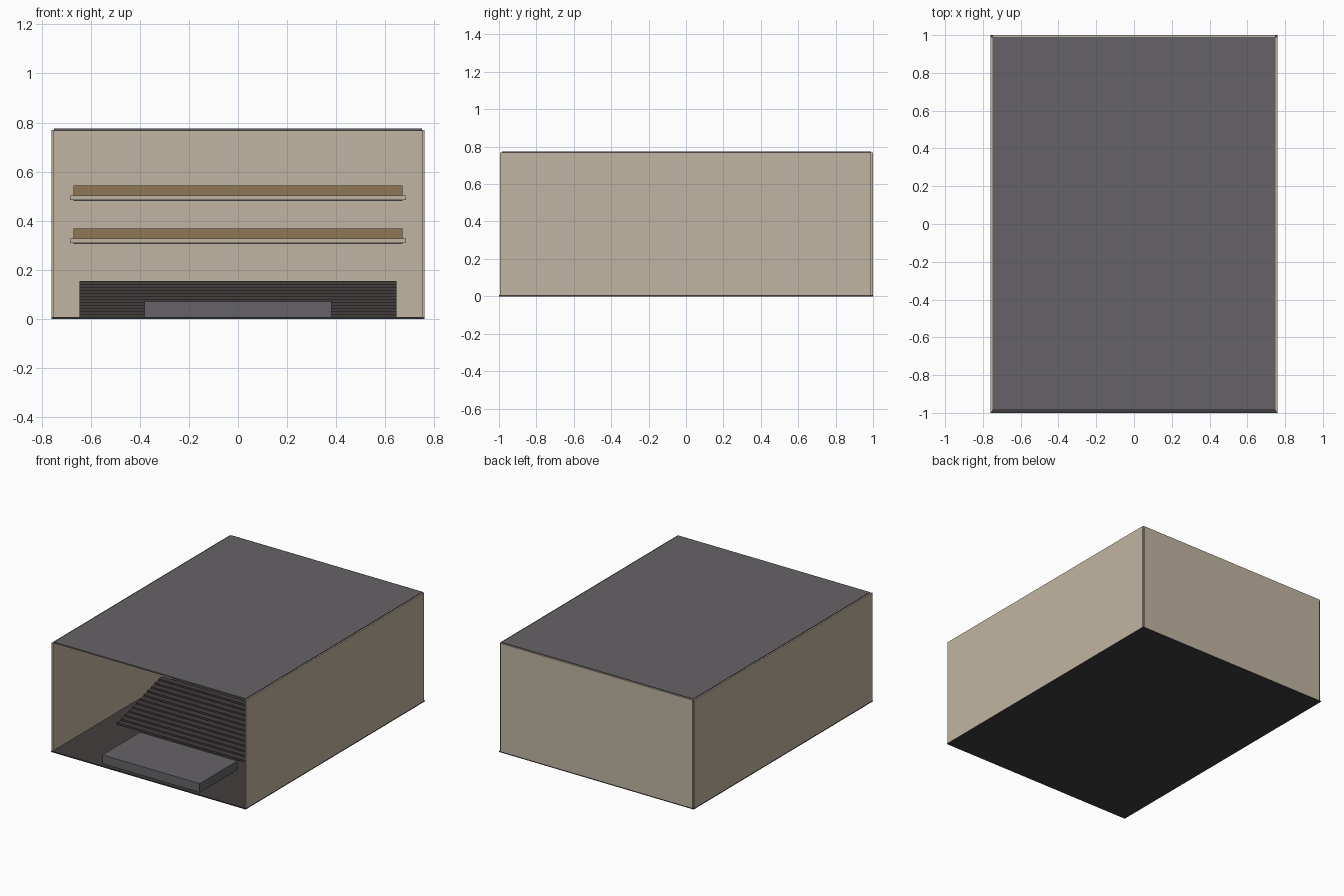
import bpy

cube = bpy.data.objects.get("Cube")
if cube:
    bpy.data.objects.remove(cube, do_unlink=True)


def material(name, rgb):
    m = bpy.data.materials.new(name)
    m.use_nodes = True
    color = (*rgb, 1)
    m.diffuse_color = color
    m.node_tree.nodes["Principled BSDF"].inputs["Base Color"].default_value = color
    return m


BEIGE = material("beige plaster", (0.53, 0.46, 0.36))
GREY = material("grey", (0.13, 0.124, 0.135))
DARK = material("dark floor", (0.053, 0.047, 0.046))
WOOD = material("brown wood", (0.275, 0.181, 0.087))


def box(name, mat, x, y, z):
    """Axis-aligned box from its (min, max) extent on each axis."""
    bpy.ops.mesh.primitive_cube_add(size=1)
    ob = bpy.context.object
    ob.name = name
    for v in ob.data.vertices:
        v.co = [lo + (c + 0.5) * (hi - lo) for c, (lo, hi) in zip(v.co, (x, y, z))]
    ob.data.materials.append(mat)
    return ob


def wide(half):
    return (-half, half)


# Shell of the hall, open at the front
FLOOR, TOP = 0.008, 0.77
box("floor", DARK, wide(0.76), (-1, 1), (0, FLOOR))
box("left_wall", BEIGE, (0.75, 0.76), (-0.995, 0.99), (FLOOR, TOP))
box("right_wall", BEIGE, (-0.76, -0.75), (-0.995, 0.99), (FLOOR, TOP))
box("back_wall", BEIGE, wide(0.75), (0.99, 1), (FLOOR, TOP))
box("roof", GREY, wide(0.75), (-0.985, 0.99), (0.766, 0.775))

# Stage
box("stage", GREY, wide(0.38), (-0.97, -0.55), (FLOOR, 0.07))

# Rising seating tiers
ROWS, START, DEPTH = 12, -0.43, 0.042
RISE = (0.155 - FLOOR) / ROWS
for i in range(ROWS):
    y = START + i * DEPTH
    box(f"seating_tier_{i + 1}", DARK, wide(0.645), (y, y + DEPTH),
        (FLOOR, FLOOR + (i + 1) * RISE))

# Two balconies: slab, wooden parapet and projecting trim
for label, z, y in (("lower", 0.305, 0.2), ("upper", 0.48, 0.35)):
    box(f"{label}_balcony_slab", GREY, wide(0.67), (y, 0.99), (z, z + 0.02))
    box(f"{label}_balcony_parapet", WOOD, wide(0.67), (y, y + 0.03), (z + 0.02, z + 0.064))
    box(f"{label}_balcony_trim", BEIGE, wide(0.685), (y - 0.015, y), (z + 0.005, z + 0.022))
